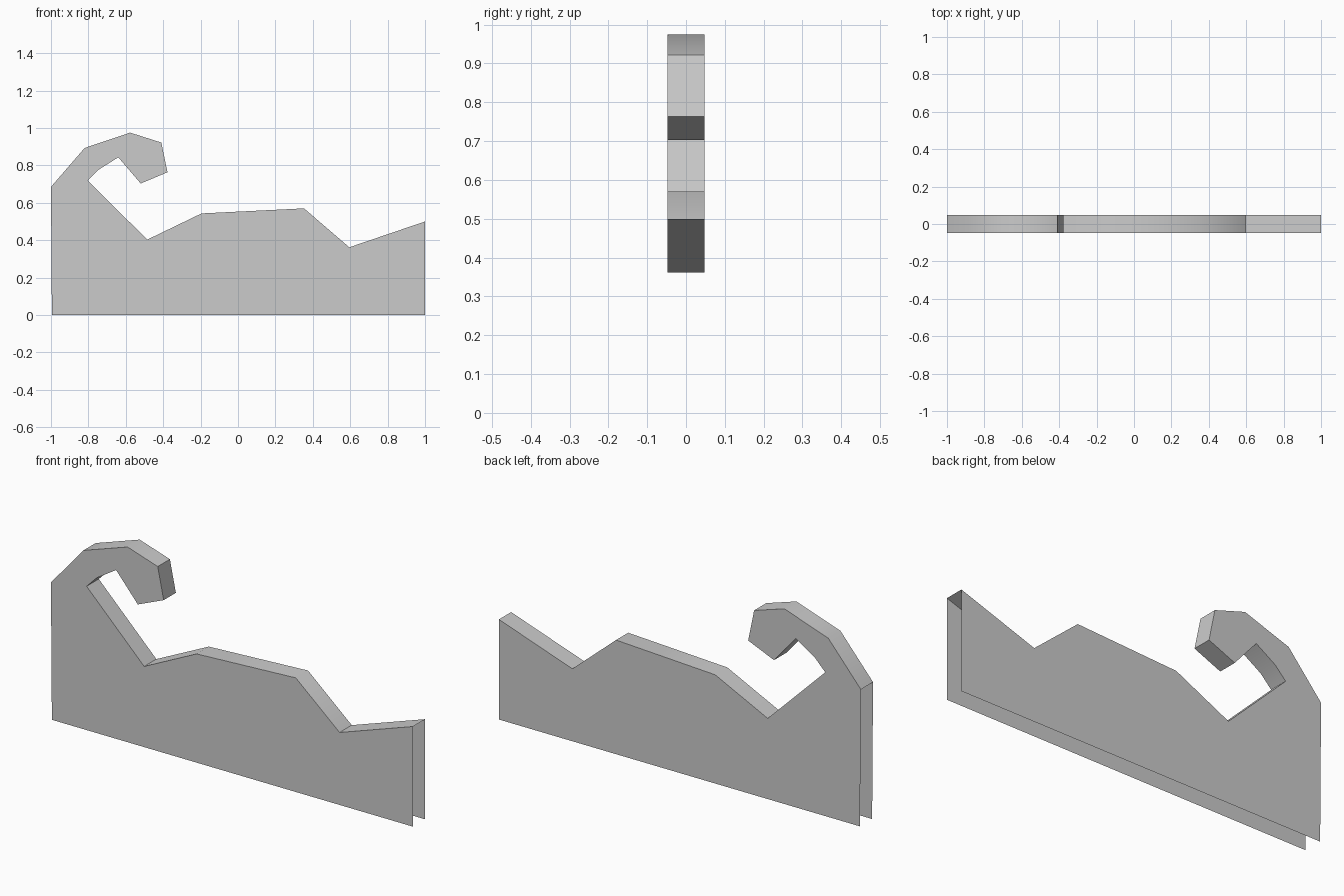
import bpy
import bmesh
import math

cube = bpy.data.objects.get("Cube")
if cube:
    bpy.data.objects.remove(cube, do_unlink=True)

HALF_DEPTH = 0.048

# Side profile (x, z), running from the left foot over the curl to the right foot
PROFILE = [
    (-0.995, 0), (-1, 0.685), (-0.82, 0.893), (-0.577, 0.975), (-0.41, 0.922),
    (-0.377, 0.763), (-0.52, 0.703), (-0.64, 0.843), (-0.745, 0.777),
    (-0.803, 0.718), (-0.485, 0.403), (-0.195, 0.543), (0.353, 0.57),
    (0.595, 0.362), (1, 0.5), (1, 0),
]

# Plain grey material
grey = bpy.data.materials.new("plain grey")
grey.use_nodes = True
colour = (0.6, 0.6, 0.6, 1)
grey.diffuse_color = colour
grey.node_tree.nodes["Principled BSDF"].inputs["Base Color"].default_value = colour

# Front and back sheets
bm = bmesh.new()
front = [bm.verts.new((x, -HALF_DEPTH, z)) for x, z in PROFILE]
back = [bm.verts.new((x, HALF_DEPTH, z)) for x, z in PROFILE]
bm.faces.new(reversed(front))
bm.faces.new(back)

# Strip along the crest; both ends and the base stay open
for i in range(1, len(PROFILE) - 2):
    bm.faces.new((front[i], front[i + 1], back[i + 1], back[i]))

bm.normal_update()
mesh = bpy.data.meshes.new("wave_panel")
bm.to_mesh(mesh)
bm.free()
mesh.materials.append(grey)

panel = bpy.data.objects.new("wave_panel", mesh)
bpy.context.collection.objects.link(panel)

# Soft shading along the gentle bends, crisp corners elsewhere
bpy.ops.object.select_all(action="DESELECT")
panel.select_set(True)
bpy.context.view_layer.objects.active = panel
bpy.ops.object.shade_smooth_by_angle(angle=math.radians(50))
